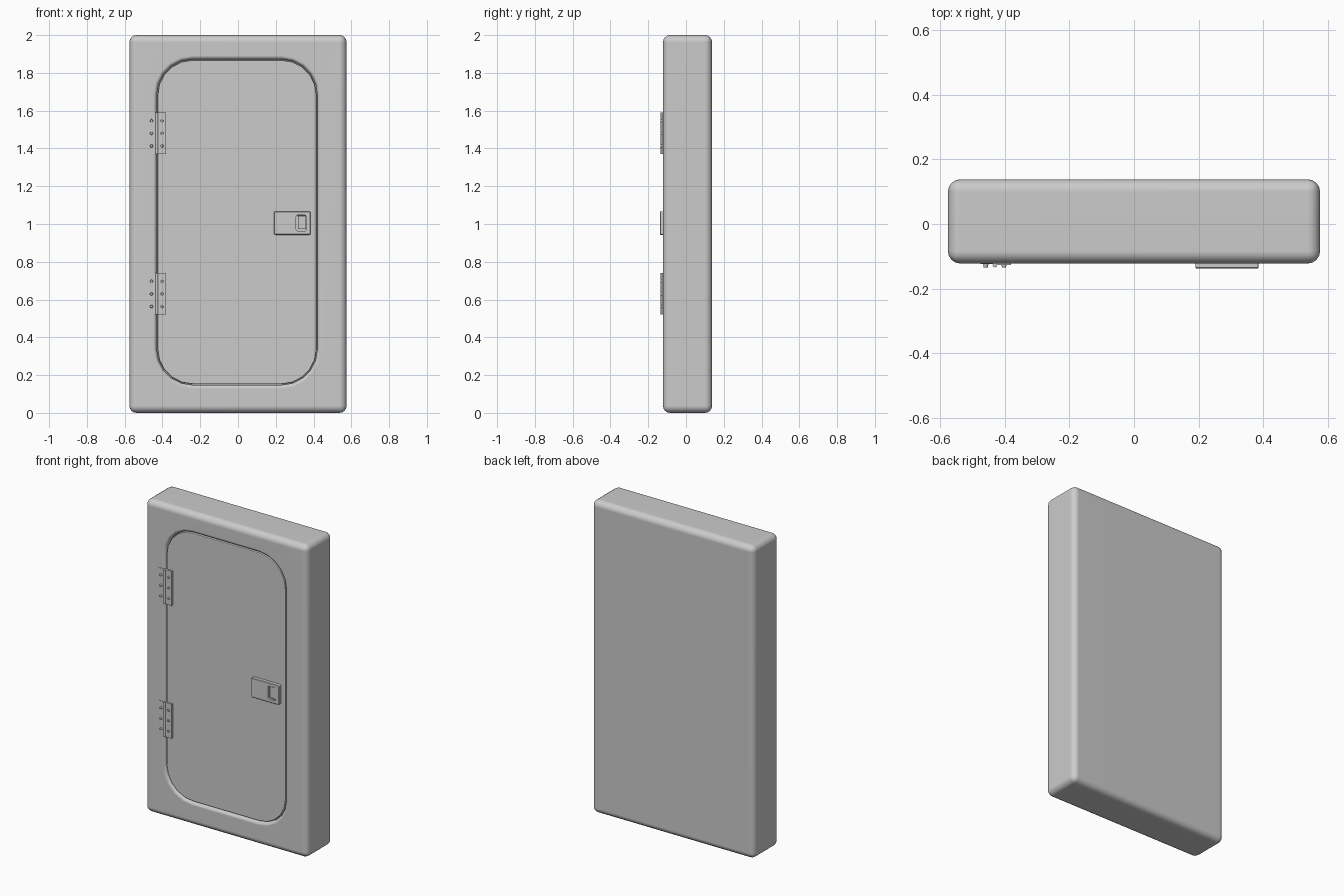
import bpy, bmesh, math

if "Cube" in bpy.data.objects:
    bpy.data.objects.remove(bpy.data.objects["Cube"])

FRONT = -0.122   # y of the frame's front face


def add_object(name, bm):
    bmesh.ops.recalc_face_normals(bm, faces=bm.faces)
    mesh = bpy.data.meshes.new(name)
    bm.to_mesh(mesh)
    bm.free()
    ob = bpy.data.objects.new(name, mesh)
    bpy.context.collection.objects.link(ob)
    return ob


def box(name, x, y, z, bevel=0.0, segments=2):
    bm = bmesh.new()
    bmesh.ops.create_cube(bm, size=1)
    for v in bm.verts:
        v.co = [(r[0] + r[1]) / 2 + c * (r[1] - r[0]) for c, r in zip(v.co, (x, y, z))]
    if bevel:
        bmesh.ops.bevel(bm, geom=bm.edges[:], offset=bevel, segments=segments,
                        profile=0.5, affect='EDGES')
    return add_object(name, bm)


def rounded_loft(name, cx, cz, hw, hh, r, rings, steps=5):
    """Stack of rounded rectangles; rings are (outward offset, y) pairs."""
    bm = bmesh.new()
    loops = []
    for off, y in rings:
        loop = []
        for q, (sx, sz) in enumerate(((1, 1), (-1, 1), (-1, -1), (1, -1))):
            for i in range(steps + 1):
                a = math.pi / 2 * (q + i / steps)
                loop.append(bm.verts.new((cx + sx * (hw - r) + (r + off) * math.cos(a), y,
                                          cz + sz * (hh - r) + (r + off) * math.sin(a))))
        loops.append(loop)
    for a, b in zip(loops, loops[1:]):
        for i in range(len(a)):
            j = (i + 1) % len(a)
            bm.faces.new((a[i], a[j], b[j], b[i]))
    bm.faces.new(loops[0])
    bm.faces.new(loops[-1])
    return add_object(name, bm)


def activate(ob):
    bpy.ops.object.select_all(action='DESELECT')
    ob.select_set(True)
    bpy.context.view_layer.objects.active = ob


def cut(ob, cutter):
    mod = ob.modifiers.new("cut", 'BOOLEAN')
    mod.object = cutter
    mod.solver = 'EXACT'
    activate(ob)
    bpy.ops.object.modifier_apply(modifier=mod.name)
    bpy.data.objects.remove(cutter)


def smooth(ob, angle=35):
    activate(ob)
    bpy.ops.object.shade_smooth_by_angle(angle=math.radians(angle))
    ob.modifiers.new("weighted_normals", 'WEIGHTED_NORMAL').keep_sharp = True


def rod(name, x, y, z, radius, length, along_y, sides):
    bm = bmesh.new()
    bmesh.ops.create_cone(bm, cap_ends=True, segments=sides, radius1=radius,
                          radius2=radius * (0.7 if along_y else 1), depth=length)
    ob = add_object(name, bm)
    if along_y:
        ob.rotation_euler.x = math.pi / 2   # narrow end faces the front
    ob.location = (x, y, z)
    smooth(ob)


# Frame block with a rounded-edge door opening
frame = box("frame", (-0.575, 0.575), (FRONT, 0.138), (0, 2), bevel=0.038, segments=4)
door_shape = (-0.005, 1.01, 0.425, 0.862, 0.19)
opening = rounded_loft("opening_cutter", *door_shape,
                       [(0.022, -0.15), (0.022, FRONT - 0.001), (0.01, FRONT + 0.003),
                        (0.003, FRONT + 0.009), (0, FRONT + 0.018), (0, -0.09)])
cut(frame, opening)
smooth(frame)

# Door panel
door = rounded_loft("door", *door_shape,
                    [(-0.004, -0.085), (-0.004, -0.109), (-0.006, -0.113), (-0.011, -0.115)])
smooth(door)

# Hinges: two leaves, a knuckle and two columns of screws
for label, hz in (("lower", 0.63), ("upper", 1.48)):
    z = (hz - 0.11, hz + 0.11)
    box(label + "_hinge_frame_leaf", (-0.475, -0.43), (-0.118, -0.124), z)
    box(label + "_hinge_door_leaf", (-0.43, -0.38), (-0.110, -0.127), z)
    rod(label + "_hinge_knuckle", -0.43, -0.127, hz, 0.007, 0.22, False, 12)
    for side, sx in (("frame", -0.458), ("door", -0.402)):
        for i in (-1, 0, 1):
            rod(f"{label}_hinge_{side}_screw_{i + 2}", sx, -0.127, hz + 0.067 * i,
                0.009, 0.014, True, 12)

# Latch plate with a recessed finger pocket and paddle
latch = rounded_loft("latch_plate", 0.2875, 1.005, 0.0975, 0.062, 0.008,
                     [(0, -0.11), (0, -0.135), (-0.003, -0.138)], steps=3)
pocket = rounded_loft("pocket_cutter", 0.335, 1.005, 0.027, 0.042, 0.01,
                      [(0, -0.15), (0, -0.124)], steps=3)
cut(latch, pocket)
smooth(latch)
box("latch_paddle", (0.318, 0.36), (-0.12, -0.132), (0.973, 1.044), bevel=0.003)
